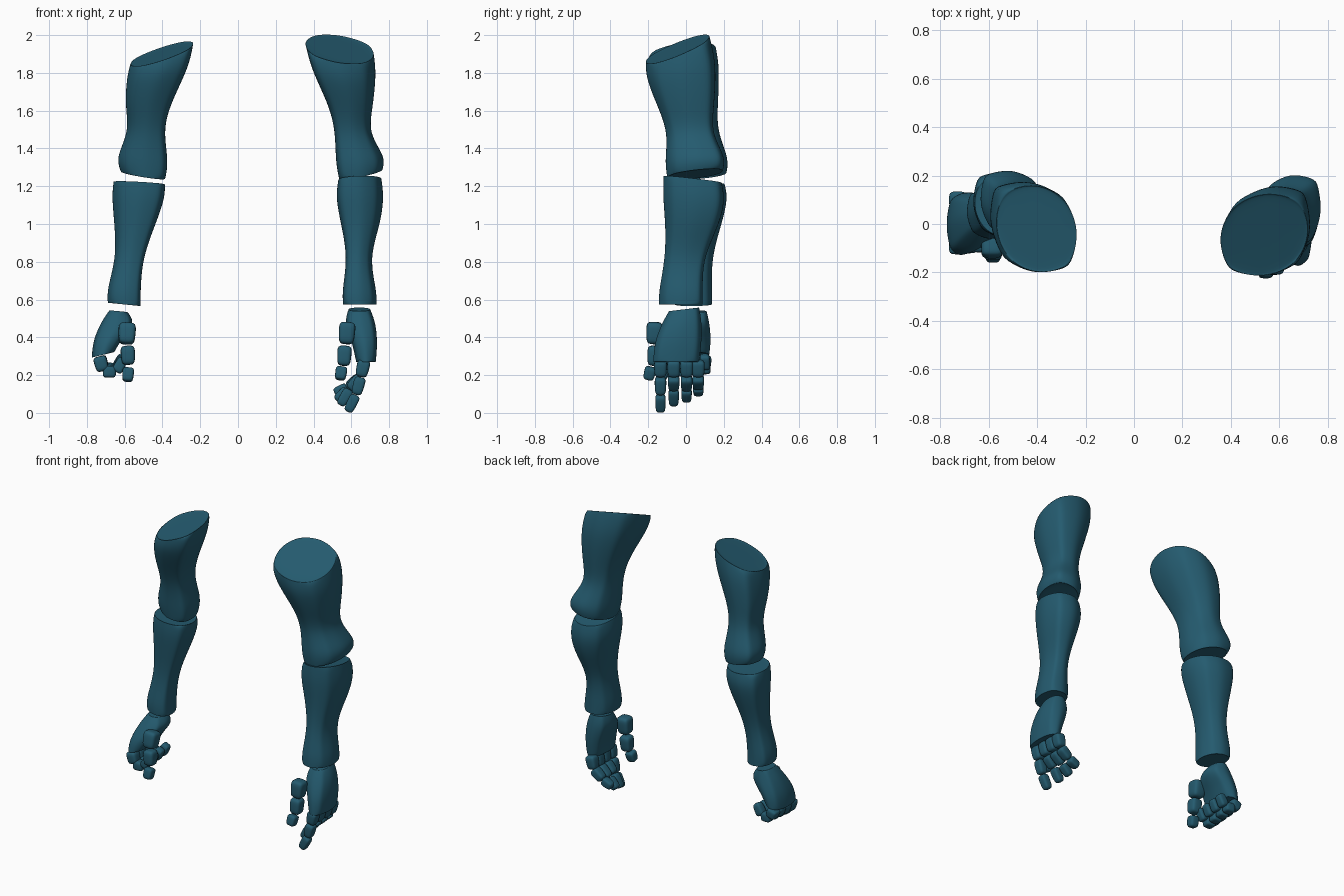
import bpy
import bmesh
from mathutils import Vector

if "Cube" in bpy.data.objects:
    bpy.data.objects.remove(bpy.data.objects["Cube"], do_unlink=True)

TEAL = (0.018, 0.105, 0.16, 1)
teal = bpy.data.materials.new("dark teal")
teal.use_nodes = True
teal.diffuse_color = TEAL
teal.node_tree.nodes["Principled BSDF"].inputs["Base Color"].default_value = TEAL

# Rounded eight-sided cross-section; odd points are the corner ridges
CORNER = 0.73
SECTION = [(1, 0), (CORNER, CORNER), (0, 1), (-CORNER, CORNER),
           (-1, 0), (-CORNER, -CORNER), (0, -1), (CORNER, -CORNER)]
SWELL = 1.08


def finish(name, bm):
    """Turn a cage into a smooth subdivided object."""
    bmesh.ops.recalc_face_normals(bm, faces=bm.faces)
    mesh = bpy.data.meshes.new(name)
    bm.to_mesh(mesh)
    bm.free()
    mesh.materials.append(teal)
    for face in mesh.polygons:
        face.use_smooth = True
    obj = bpy.data.objects.new(name, mesh)
    bpy.context.collection.objects.link(obj)
    subdivision = obj.modifiers.new("soften", "SUBSURF")
    subdivision.levels = subdivision.render_levels = 3


def bone(name, rings, top=(0, 0), bottom=(0, 0), skew=0.0):
    """Loft rings of (z, x range, y range); top and bottom tilt the end rings."""
    bm = bmesh.new()
    crease = bm.edges.layers.float.new("crease_edge")
    loops = []
    for index, (z, x0, x1, y0, y1) in enumerate(rings):
        tilt = (0, 0)
        if index == 0:
            tilt = top
        elif index == len(rings) - 1:
            tilt = bottom
        elif index == 1:
            tilt = (top[0] / 2, top[1] / 2)
        elif index == len(rings) - 2:
            tilt = (bottom[0] / 2, bottom[1] / 2)
        loop = []
        for u, v in SECTION:
            stretch = SWELL * (1 + skew * (u * v > 0) - skew * (u * v < 0))
            dx = u * stretch * (x1 - x0) / 2
            dy = v * stretch * (y1 - y0) / 2
            height = z + tilt[0] * dx + tilt[1] * dy
            loop.append(bm.verts.new(((x0 + x1) / 2 + dx, (y0 + y1) / 2 + dy, height)))
        loops.append(loop)
    count = len(SECTION)
    for upper, lower in zip(loops, loops[1:]):
        for i in range(count):
            j = (i + 1) % count
            bm.faces.new((upper[i], upper[j], lower[j], lower[i]))
        for i in range(1, count, 2):
            bm.edges.get((upper[i], lower[i]))[crease] = 0.4
    # Softly rimmed end caps, slightly dished
    for loop, direction in ((loops[0], -1), (loops[-1], 1)):
        cap = bm.faces.new(loop)
        for edge in cap.edges:
            edge[crease] = 0.3
        size = cap.calc_perimeter()
        bmesh.ops.inset_region(bm, faces=[cap], thickness=size * 0.06)
        for vert in cap.verts:
            vert.co.z += direction * size * 0.008
    finish(name, bm)


def phalanx(name, start, end, radius):
    """Small rounded block running between two points, wider at the start."""
    start, end = Vector(start), Vector(end)
    axis = end - start
    turn = Vector((0, 0, -1)).rotation_difference(axis)
    bm = bmesh.new()
    bmesh.ops.create_cube(bm, size=2)
    crease = bm.edges.layers.float.new("crease_edge")
    for edge in bm.edges:
        edge[crease] = 0.33
    for vert in bm.verts:
        width = radius * (1.12 + 0.08 * vert.co.z)
        local = Vector((vert.co.x * width, vert.co.y * width,
                        vert.co.z * axis.length * 0.56))
        vert.co = (start + end) / 2 + turn @ local
    finish(name, bm)


def digit(name, points, radius):
    """Chain of blocks with a small gap at every joint."""
    for part, a, b in zip(("base", "middle", "tip"), points, points[1:]):
        a, b = Vector(a), Vector(b)
        phalanx(f"{name}_{part}", a.lerp(b, 0.06), a.lerp(b, 0.94), radius)
        radius *= 0.9


# Left arm, hanging nearly straight
bone("left_upper_arm", [
    (1.93, .355, .72, -.215, .125), (1.81, .385, .735, -.215, .165),
    (1.62, .485, .715, -.15, .15), (1.48, .515, .69, -.095, .135),
    (1.34, .515, .785, -.115, .215), (1.26, .535, .765, -.10, .195),
], top=(-.2, .43), bottom=(.2, .1), skew=.09)
bone("left_forearm", [
    (1.24, .53, .76, -.12, .19), (1.14, .515, .775, -.125, .21),
    (1.0, .545, .755, -.11, .18), (.82, .58, .695, -.11, .09),
    (.65, .55, .735, -.145, .09), (.572, .555, .735, -.145, .09),
], top=(.05, -.12), skew=.08)
bone("left_palm", [
    (.55, .585, .70, -.09, .07), (.48, .56, .73, -.13, .085),
    (.37, .605, .74, -.17, .085), (.268, .625, .73, -.175, .07),
], top=(0, .12))

# Right arm, with the hand swung outward
bone("right_upper_arm", [
    (1.905, -.57, -.235, -.2, .16), (1.81, -.59, -.255, -.205, .18),
    (1.63, -.60, -.36, -.13, .17), (1.49, -.575, -.395, -.07, .165),
    (1.34, -.65, -.365, -.055, .23), (1.255, -.62, -.385, -.04, .215),
], top=(.36, .2), bottom=(-.15, .08), skew=-.1)
bone("right_forearm", [
    (1.22, -.66, -.385, -.06, .205), (1.14, -.67, -.385, -.065, .225),
    (1.0, -.655, -.435, -.05, .19), (.82, -.645, -.505, -.035, .135),
    (.65, -.695, -.515, -.065, .14), (.572, -.69, -.515, -.06, .14),
], top=(-.06, -.05), bottom=(-.1, 0), skew=-.08)
bone("right_palm", [
    (.54, -.68, -.585, -.03, .11), (.48, -.725, -.54, -.075, .125),
    (.39, -.77, -.61, -.125, .135), (.305, -.775, -.655, -.13, .125),
], top=(-.1, 0), bottom=(.25, 0))

# Thumbs
phalanx("left_thumb_base", (.58, -.165, .475), (.573, -.17, .37), .038)
phalanx("left_thumb_middle", (.565, -.165, .35), (.56, -.17, .255), .033)
phalanx("left_thumb_tip", (.55, -.185, .24), (.54, -.2, .178), .027)
phalanx("right_thumb_base", (-.585, -.085, .47), (-.59, -.105, .37), .04)
phalanx("right_thumb_middle", (-.585, -.11, .35), (-.58, -.115, .26), .033)
phalanx("right_thumb_tip", (-.58, -.12, .235), (-.585, -.135, .17), .027)

# Left fingers, loosely bent: shared knuckles, then each bend and tip
LEFT_FINGERS = {
    "index": (-.135, (.625, .095), (.58, .005)),
    "middle": (-.065, (.59, .125), (.54, .04)),
    "ring": (.003, (.58, .125), (.52, .065)),
    "little": (.065, (.58, .135), (.51, .105)),
}
for finger, (y, bend, tip) in LEFT_FINGERS.items():
    digit(f"left_{finger}_finger", [
        (.67, y, .28), (.65, y, .19), (bend[0], y, bend[1]), (tip[0], y, tip[1])], .03)

# Right fingers, curled under the palm
for step, finger in enumerate(("index", "middle", "ring", "little")):
    y = -.09 + step * .063
    lift = step * .006
    digit(f"right_{finger}_finger", [
        (-.735, y, .30), (-.715, y, .22 + lift),
        (-.645, y, .215 + lift), (-.605, y, .29 + lift)], .031)
